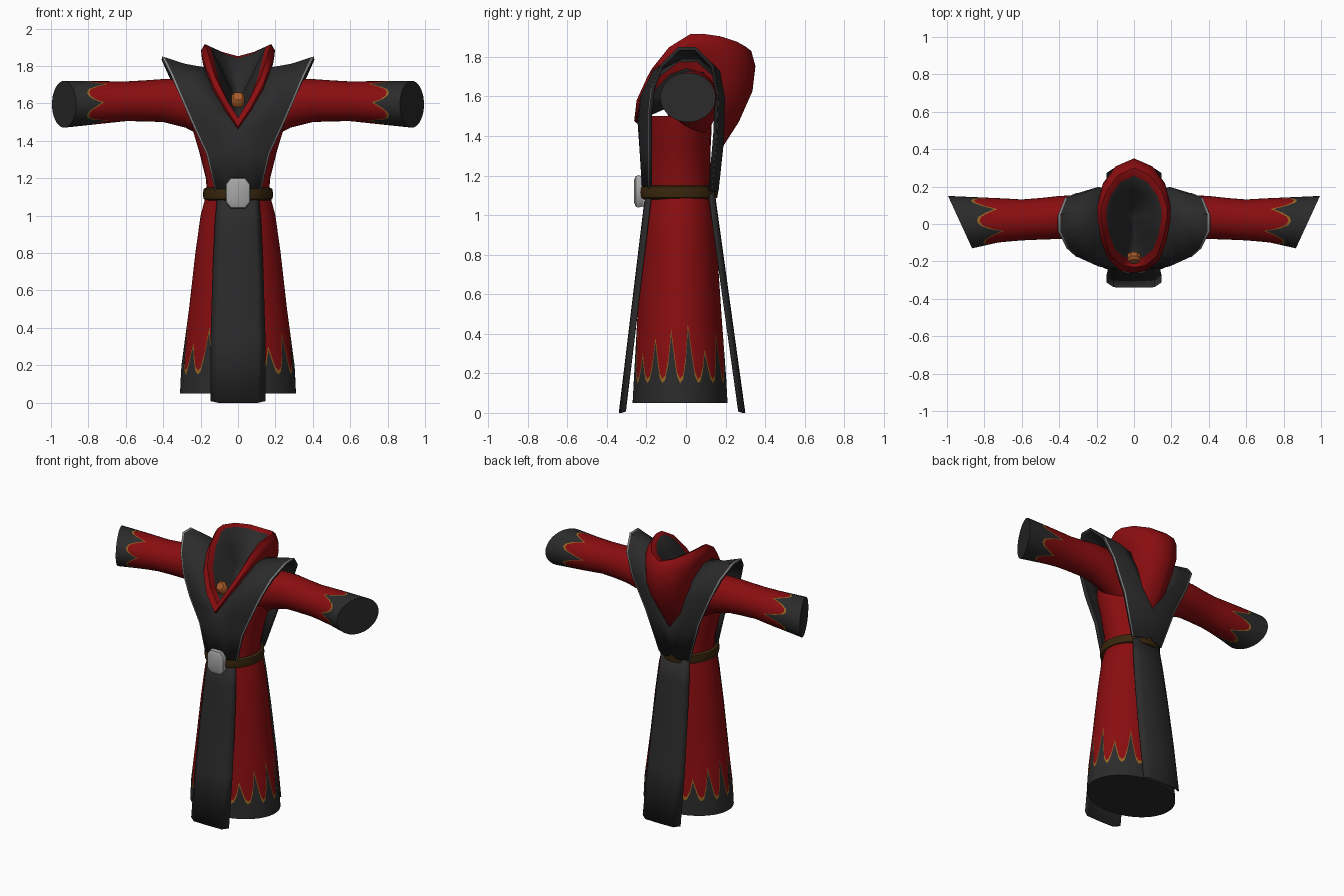
import bpy, bmesh, math
from mathutils import Vector

if "Cube" in bpy.data.objects:
    bpy.data.objects.remove(bpy.data.objects["Cube"])


def material(name, r, g, b):
    m = bpy.data.materials.new(name)
    m.diffuse_color = (r, g, b, 1)
    m.use_nodes = True
    m.node_tree.nodes["Principled BSDF"].inputs["Base Color"].default_value = m.diffuse_color
    return m


RED = material("red cloth", 0.25, 0.004, 0.005)
DARK = material("charcoal cloth", 0.024, 0.024, 0.025)
GOLD = material("gold edging", 0.30, 0.13, 0.015)
TRIM = material("grey trim", 0.22, 0.22, 0.22)
STEEL = material("pale steel", 0.38, 0.38, 0.38)
LEATHER = material("brown leather", 0.04, 0.02, 0.004)
GEM = material("orange gem", 0.38, 0.10, 0.02)


def loft(name, rows, mats, pick=lambda i: 0, closed=False, caps=(), mirror=False, solid=0):
    """Skin a list of point rows; pick gives the material of strip i."""
    bm = bmesh.new()
    vs = [[bm.verts.new(p) for p in row] for row in rows]
    n = len(rows[0])
    for i in range(len(rows) - 1):
        for j in range(n if closed else n - 1):
            k = (j + 1) % n
            f = bm.faces.new((vs[i][j], vs[i][k], vs[i + 1][k], vs[i + 1][j]))
            f.material_index = pick(i)
    if "start" in caps:
        bm.faces.new(vs[0][::-1]).material_index = pick(0)
    if "end" in caps:
        bm.faces.new(vs[-1]).material_index = pick(len(rows) - 2)
    bmesh.ops.remove_doubles(bm, verts=bm.verts[:], dist=0.0005)
    me = bpy.data.meshes.new(name)
    bm.to_mesh(me)
    bm.free()
    me.shade_smooth()
    me.set_sharp_from_angle(angle=math.radians(40))
    ob = bpy.data.objects.new(name, me)
    bpy.context.collection.objects.link(ob)
    for m in mats:
        me.materials.append(m)
    if mirror:
        ob.modifiers.new("mirror", "MIRROR").merge_threshold = 0.002
    if solid:
        s = ob.modifiers.new("thickness", "SOLIDIFY")
        s.thickness = solid
        s.material_offset = s.material_offset_rim = -1
    return ob


def lerp_table(table, t):
    """Linear lookup in rows of (key, values...)."""
    for a, b in zip(table, table[1:]):
        if t <= b[0]:
            u = max(0, (t - a[0]) / (b[0] - a[0]))
            return [p + (q - p) * u for p, q in zip(a[1:], b[1:])]
    return list(table[-1][1:])


def ellipse(n, rx, ry, cy, z):
    return [(rx * math.cos(a), cy + ry * math.sin(a), z)
            for a in (2 * math.pi * k / n for k in range(n))]


FLAME = [0, 0.07, 0.4, 1, 0.55, 0.14]  # one leaning tongue, six columns wide

# Skirt: dark hem whose upper edge is cut as flame tongues with a gold outline
SKIRT = [(0.05, 0.31, 0.24, -0.03), (0.2, 0.303, 0.232, -0.03), (0.5, 0.262, 0.212, -0.033),
         (0.8, 0.228, 0.192, -0.033), (1.0, 0.2, 0.176, -0.032), (1.12, 0.168, 0.165, -0.03)]
TONGUES = [0.43, 0.30, 0.38, 0.33, 0.41, 0.28, 0.36, 0.40]
COLS = 96


def skirt_row(height):
    row = []
    for k in range(COLS):
        a, z = 2 * math.pi * k / COLS, height(k)
        rx, ry, cy = lerp_table(SKIRT, z)
        row.append((rx * math.cos(a), cy + ry * math.sin(a), z))
    return row


def tongue(k):
    return 0.15 + (TONGUES[(k // 6) % 8] - 0.15) * FLAME[k % 6]


rows = [skirt_row(lambda k: 0.05), skirt_row(lambda k: 0.11), skirt_row(tongue),
        skirt_row(lambda k: tongue(k) + 0.022)]
rows += [skirt_row(lambda k, z=z: z) for z in (0.5, 0.65, 0.8, 0.9, 1.0, 1.12)]
loft("skirt", rows, [DARK, GOLD, RED], lambda i: 0 if i < 2 else 1 if i == 2 else 2,
     closed=True, caps=("start",))

# Torso
loft("torso", [ellipse(24, rx, ry, -0.035, z) for z, rx, ry in
               ((1.1, 0.165, 0.165), (1.2, 0.172, 0.158), (1.35, 0.21, 0.16),
                (1.45, 0.24, 0.165), (1.5, 0.25, 0.16))], [RED], closed=True, caps=("end",))

# Sleeves: slanted open-mouth end, flame-edged cuff
SLEEVE = [(0.15, 0.03, 0.13, 1.56, 0.16), (0.28, 0.035, 0.12, 1.6, 0.13),
          (0.4, 0.035, 0.115, 1.615, 0.115), (0.58, 0.022, 0.108, 1.612, 0.105),
          (0.75, 0.02, 0.12, 1.604, 0.115), (0.93, 0.01, 0.14, 1.595, 0.125)]
SCOLS = 36


def sleeve_row(along):
    row = []
    for k in range(SCOLS):
        a, x = 2 * math.pi * (k + 3) / SCOLS, along(k)
        cy, ry, cz, rz = lerp_table(SLEEVE, x)
        slant = 0.46 * max(0, (x - 0.68) / 0.25)
        row.append((x + slant * ry * math.cos(a), cy + ry * math.cos(a), cz + rz * math.sin(a)))
    return row


def cuff(k):
    return 0.84 - (0.13 if (k // 6) % 2 else 0.10) * FLAME[k % 6]


rows = [sleeve_row(lambda k, x=x: x) for x in (0.15, 0.28, 0.4, 0.5, 0.6, 0.67)]
rows += [sleeve_row(lambda k: cuff(k) - 0.014), sleeve_row(cuff), sleeve_row(lambda k: 0.93)]
loft("sleeve", rows, [RED, GOLD, DARK], lambda i: 0 if i < 6 else i - 5,
     closed=True, caps=("end",), mirror=True)

# Mantle: dark band from the front waist over the flared shoulder to the back waist
outer = [(0.12, -0.19, 1.12), (0.17, -0.19, 1.33), (0.25, -0.19, 1.5), (0.31, -0.175, 1.64),
         (0.36, -0.13, 1.76), (0.405, -0.04, 1.85), (0.405, 0.05, 1.85), (0.37, 0.14, 1.76),
         (0.31, 0.165, 1.62), (0.21, 0.155, 1.4), (0.12, 0.13, 1.12)]
inner = [(0, -0.21, 1.12), (0, -0.235, 1.33), (0, -0.245, 1.47), (0.07, -0.235, 1.58),
         (0.13, -0.16, 1.7), (0.16, -0.04, 1.79), (0.16, 0.06, 1.79), (0.14, 0.16, 1.7),
         (0.08, 0.185, 1.57), (0, 0.185, 1.35), (0, 0.155, 1.12)]
outer, inner = [Vector(p) for p in outer], [Vector(p) for p in inner]
rows = [outer]
for t, puff in ((0.05, 0), (0.5, 0.022)):
    rows.append([a.lerp(b, t) + Vector((0, puff * (-1 if j < 5 else 1), 0 if j not in (5, 6) else -puff * 0.4))
                 for j, (a, b) in enumerate(zip(outer, inner))])
rows.append(inner)
loft("mantle", rows, [DARK, TRIM], lambda i: 1 if i == 0 else 0, mirror=True, solid=0.018)

# Hood: red bag hanging behind, rolled rim, dark lining
rim = [(0, -0.262, 1.475), (0.07, -0.25, 1.58), (0.135, -0.195, 1.70), (0.172, -0.1, 1.81),
       (0.195, 0.02, 1.88), (0.197, 0.09, 1.885), (0.165, 0.19, 1.875), (0.095, 0.285, 1.85),
       (0, 0.33, 1.83)]
base = [(0, -0.23, 1.45), (0.06, -0.21, 1.54), (0.12, -0.15, 1.64), (0.15, -0.08, 1.71),
        (0.16, 0, 1.74), (0.16, 0.09, 1.72), (0.15, 0.16, 1.62), (0.09, 0.18, 1.45),
        (0, 0.17, 1.32)]
rim, base = [Vector(p) for p in rim], [Vector(p) for p in base]


def shrink(scale, lift):
    """Rim pulled toward the hood axis and lifted, more at the front."""
    return [Vector((p.x * scale, 0.04 + (p.y - 0.04) * scale, p.z + lift * (1 + 1.2 * (1 - j / 8))))
            for j, p in enumerate(rim)]


rows = [base]
for t, push in ((0.3, 0.05), (0.6, 0.07), (0.85, 0.045)):
    rows.append([b.lerp(r, t) + Vector((0.1 * push, push * max(0, r.y) / 0.33, 0))
                 if 0 < j < 8 else b.lerp(r, t) + Vector((0, push * max(0, r.y) / 0.33, 0))
                 for j, (b, r) in enumerate(zip(base, rim))])
crest, lip = shrink(0.9, 0.022), shrink(0.75, 0.012)
pit = Vector((0, 0.04, 1.6))
rows += [rim, crest, lip] + [[p.lerp(pit, t) for p in lip] for t in (0.35, 0.7, 1)]
loft("hood", rows, [RED, DARK], lambda i: 0 if i < 6 else 1, mirror=True)

# Hanging front and back cloth panels
for name, s, y0, y1 in (("front_panel", 1, -0.205, -0.34), ("back_panel", -1, 0.145, 0.30)):
    rows = []
    for z, hw in ((0.0, 0.148), (0.35, 0.146), (0.7, 0.136), (0.95, 0.124), (1.12, 0.11)):
        y = y1 + (y0 - y1) * z / 1.12
        rows.append([(s * u * hw, y + s * d, z + d * 0.3) for u, d in
                     ((-1, 0.028), (-0.74, 0.002), (0, 0), (0.74, 0.002), (1, 0.028))])
    loft(name, rows, [DARK], solid=0.01)

# Belt
loft("belt", [ellipse(32, 0.168 + d, 0.182 + d, -0.04, z) for z, d in
              ((1.08, 0), (1.088, 0.016), (1.115, 0.02), (1.142, 0.016), (1.15, 0))],
     [LEATHER], closed=True)


def octagon(w, h, y, z, cut=0.6, tilt=0.0):
    pts = ((1, -cut), (1, cut), (cut, 1), (-cut, 1), (-1, cut), (-1, -cut), (-cut, -1), (cut, -1))
    return [(u * w, y + v * h * tilt, z + v * h) for u, v in pts]


# Buckle and throat gem
loft("buckle", [octagon(w, h, y, 1.12) for w, h, y in
                ((0.06, 0.075, -0.215), (0.066, 0.082, -0.24), (0.062, 0.077, -0.254), (0.045, 0.058, -0.262))],
     [STEEL], closed=True, caps=("end",))
loft("throat_gem", [octagon(w, h, y, z, 0.45, 0.6) for w, h, y, z in
                    ((0.036, 0.032, -0.17, 1.61), (0.036, 0.032, -0.19, 1.628), (0.024, 0.02, -0.202, 1.638))],
     [GEM], closed=True, caps=("end",))
